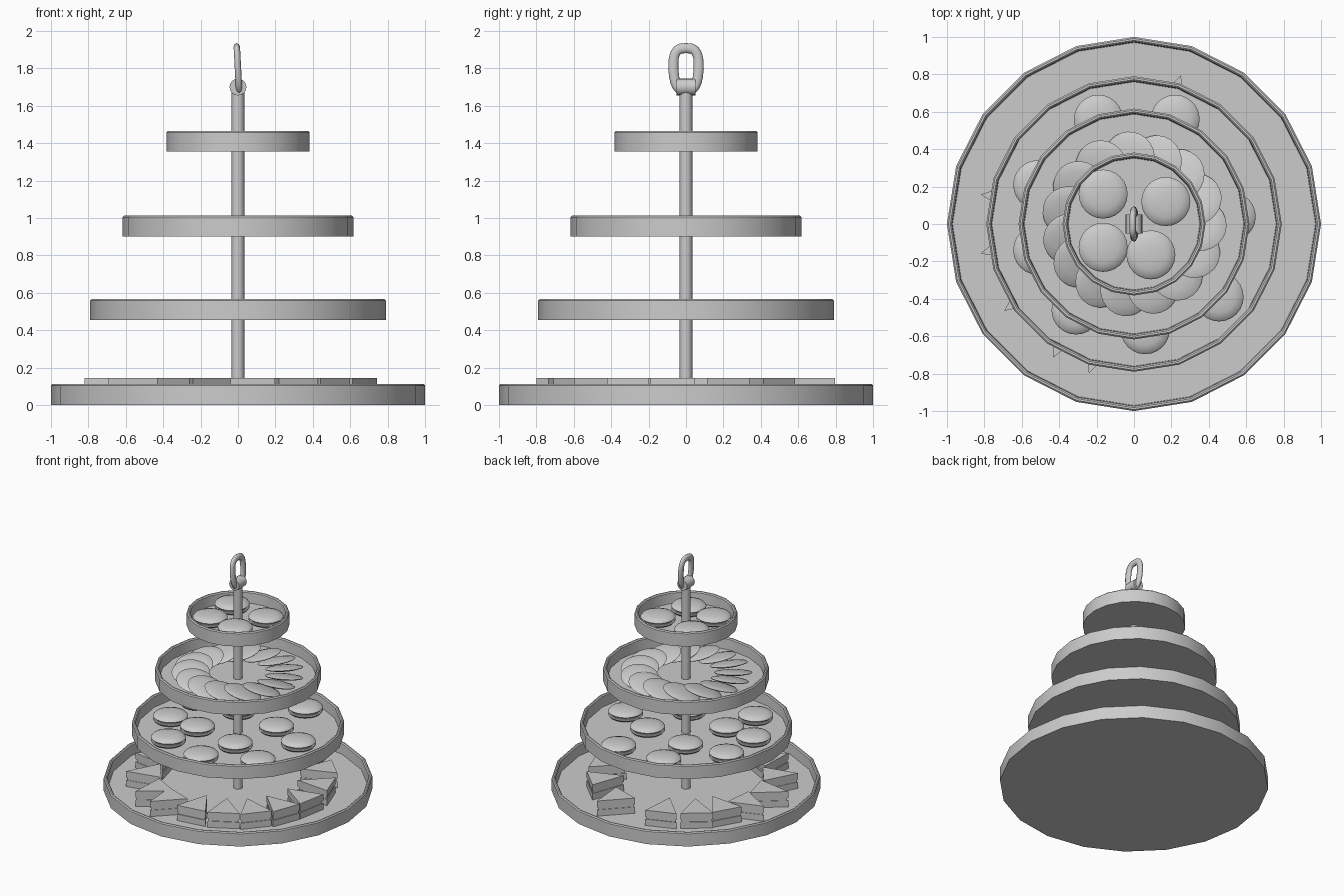
import bpy, bmesh, math, random
from mathutils import Matrix

if "Cube" in bpy.data.objects:
    bpy.data.objects.remove(bpy.data.objects["Cube"])

random.seed(4)


def finish(name, bm, matrix=None, angle=30):
    mesh = bpy.data.meshes.new(name)
    bmesh.ops.recalc_face_normals(bm, faces=bm.faces)
    bm.to_mesh(mesh)
    bm.free()
    ob = bpy.data.objects.new(name, mesh)
    bpy.context.collection.objects.link(ob)
    if matrix is not None:
        ob.matrix_world = matrix
    bpy.ops.object.select_all(action='DESELECT')
    ob.select_set(True)
    bpy.context.view_layer.objects.active = ob
    bpy.ops.object.shade_smooth_by_angle(angle=math.radians(angle))
    return ob


def lathe(name, profile, sides, matrix=None, angle=30):
    """Spin an (r, z) profile around z; both ends lie on the axis."""
    bm = bmesh.new()
    rings = []
    for r, z in profile:
        if r == 0:
            rings.append([bm.verts.new((0, 0, z))] * sides)
        else:
            rings.append([bm.verts.new((r * math.cos(2 * math.pi * i / sides),
                                        r * math.sin(2 * math.pi * i / sides), z))
                          for i in range(sides)])
    for a, b in zip(rings, rings[1:]):
        for i in range(sides):
            j = (i + 1) % sides
            bm.faces.new(list(dict.fromkeys((a[i], a[j], b[j], b[i]))))
    return finish(name, bm, matrix, angle)


# Trays: shallow 20-sided dishes with a chamfered rim
H = 0.112
for name, R, z in (("bottom_tray", 1.0, 0.0), ("second_tray", 0.79, 0.455),
                   ("third_tray", 0.617, 0.9), ("top_tray", 0.382, 1.354)):
    lathe(name, [(0, 0), (R, 0), (R, H - 0.008), (R - 0.008, H), (R - 0.018, H),
                 (R - 0.026, H - 0.008), (R - 0.03, 0.02), (0, 0.02)],
          20, Matrix.Translation((0, 0, z)))

# Central pole and the cross pin at its top
lathe("centre_pole", [(0, 0.01), (0.034, 0.01), (0.034, 1.67), (0, 1.67)], 12, angle=40)
lathe("handle_pin", [(0, -0.05), (0.045, -0.05), (0.045, 0.05), (0, 0.05)], 16,
      Matrix.Translation((0, 0, 1.7)) @ Matrix.Rotation(math.pi / 2, 4, 'X'))

# Handle ring: rounded loop swept with an oval section
bm = bmesh.new()
N, M = 28, 10
loops = []
for i in range(N):
    t = 2 * math.pi * i / N
    c, s = math.cos(t), math.sin(t)
    y = 0.068 * math.copysign(abs(c) ** 0.65, c)
    z = 0.113 * math.copysign(abs(s) ** 0.65, s)
    y *= 1 + 0.15 * min(0, z) / 0.113
    loops.append([bm.verts.new((0.018 * math.sin(2 * math.pi * k / M),
                                y + 0.027 * c * math.cos(2 * math.pi * k / M),
                                z + 0.027 * s * math.cos(2 * math.pi * k / M)))
                  for k in range(M)])
for i in range(N):
    a, b = loops[i], loops[(i + 1) % N]
    for k in range(M):
        bm.faces.new((a[k], a[(k + 1) % M], b[(k + 1) % M], b[k]))
finish("handle_ring", bm,
       Matrix.Translation((0, 0, 1.795)) @ Matrix.Rotation(math.radians(-3), 4, 'Y'), 60)

# Macarons: two domed shells around a recessed filling
macaron = [(0, 0), (0.085, 0.003), (0.12, 0.014), (0.131, 0.028), (0.126, 0.034),
           (0.114, 0.034), (0.114, 0.048), (0.126, 0.048), (0.131, 0.054),
           (0.12, 0.067), (0.085, 0.078), (0.045, 0.083), (0, 0.085)]
second = [(-0.19, 0.56), (0.22, 0.56), (-0.515, 0.21), (0.52, 0.04), (-0.515, -0.14),
          (0.455, -0.39), (-0.31, -0.46), (0.06, -0.565), (0.15, -0.25),
          (0.23, 0.17), (-0.17, 0.25), (-0.25, -0.17)]
top = [(-0.165, 0.16), (0.17, 0.12), (-0.165, -0.125), (0.09, -0.165)]
for label, spots, z in (("second_tray_macaron", second, 0.474), ("top_tray_macaron", top, 1.373)):
    for x, y in spots:
        lathe(label, macaron, 24, Matrix.Translation((x, y, z)), 50)

# Biscuits: thin discs leaning on each other in a ring
biscuit = [(0, -0.015), (0.1, -0.013), (0.138, -0.004), (0.143, 0.001),
           (0.135, 0.006), (0.09, 0.015), (0.045, 0.019), (0, 0.02)]
count = 15
for i in range(count):
    a = 2 * math.pi * i / count + random.uniform(-0.04, 0.04)
    lathe("biscuit", biscuit, 24,
          Matrix.Rotation(a, 4, 'Z') @ Matrix.Translation((0.352, 0, 0.964))
          @ Matrix.Rotation(math.radians(-17), 4, 'X'), 50)


# Sandwiches: triangular bread slices with a slightly smaller filling
def sandwich(matrix):
    for name, z0, z1, k in (("sandwich_lower_bread", 0, 0.052, 1),
                            ("sandwich_filling", 0.052, 0.073, 0.94),
                            ("sandwich_upper_bread", 0.073, 0.125, 1)):
        bm = bmesh.new()
        tri = [(0.16 * k, 0), (-0.1 * k, 0.12 * k), (-0.1 * k, -0.12 * k)]
        low = [bm.verts.new((x, y, z0)) for x, y in tri]
        high = [bm.verts.new((x, y, z1)) for x, y in tri]
        bm.faces.new(low[::-1])
        bm.faces.new(high)
        for i in range(3):
            j = (i + 1) % 3
            bm.faces.new((low[i], low[j], high[j], high[i]))
        finish(name, bm, matrix)


outward = [168, 190, 213, 238, 254, 73]
inward = [276, 296, 315, 334, 355, 18, 43, 110, 132, 150]
for deg in outward + inward:
    out = deg in outward
    turn = math.radians(deg)
    own = (0 if out else math.pi) + random.uniform(-0.12, 0.12)
    sandwich(Matrix.Rotation(turn, 4, 'Z')
             @ Matrix.Translation((0.675 if out else 0.625, 0, 0.02))
             @ Matrix.Rotation(own, 4, 'Z'))
